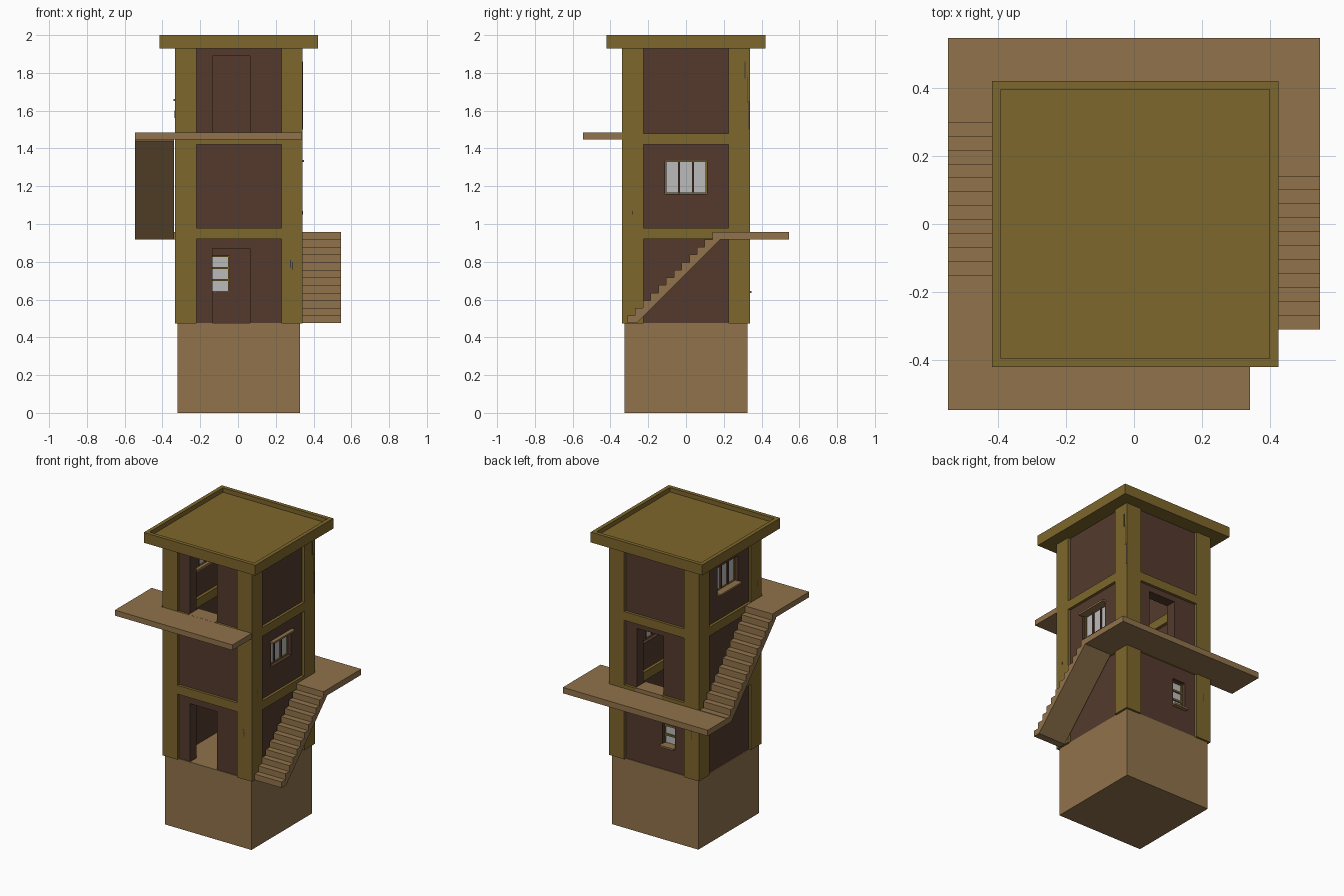
import bpy, bmesh
from math import radians
from mathutils import Matrix, Vector

cube = bpy.data.objects.get("Cube")
if cube:
    bpy.data.objects.remove(cube)


def material(name, rgb):
    m = bpy.data.materials.new(name)
    m.use_nodes = True
    m.diffuse_color = (*rgb, 1)
    m.node_tree.nodes["Principled BSDF"].inputs["Base Color"].default_value = (*rgb, 1)
    return m


TAN = material("tan_wood", (0.28, 0.17, 0.07))
OLIVE = material("olive_timber", (0.21, 0.135, 0.025))
DARK = material("dark_brown_wall", (0.09, 0.042, 0.027))
GLASS = material("pale_glass", (0.5, 0.5, 0.5))
CRACK = material("crack_grey", (0.05, 0.04, 0.04))

SHIFT = 0.004          # tower core sits slightly off centre
HALF, POST, WALL_OUT, WALL_IN = 0.338, 0.225, 0.32, 0.25
STOREYS = [(0.475, 0.92), (0.98, 1.42), (1.48, 1.93)]
FRONT, LEFT, BACK, RIGHT = range(4)


def side(k):
    """Turn a part modelled on the front to side k of the tower."""
    return Matrix.Translation((SHIFT, 0, 0)) @ Matrix.Rotation(radians(90 * k), 4, "Z")


def finish(name, bm, mats, matrix=Matrix()):
    bmesh.ops.recalc_face_normals(bm, faces=bm.faces)
    me = bpy.data.meshes.new(name)
    bm.to_mesh(me)
    bm.free()
    for m in mats:
        me.materials.append(m)
    ob = bpy.data.objects.new(name, me)
    ob.matrix_world = matrix
    bpy.context.scene.collection.objects.link(ob)
    return ob


def box(name, x, y, z, mat, matrix=Matrix()):
    bm = bmesh.new()
    bmesh.ops.create_cube(bm, size=1)
    for v in bm.verts:
        v.co = [(a + b) / 2 + c * (b - a) for c, (a, b) in zip(v.co, (x, y, z))]
    return finish(name, bm, [mat], matrix)


def prism(name, points, axis, a, b, mat):
    """Extrude a closed outline along x or z from a to b."""
    bm = bmesh.new()
    put = (lambda p: (a, *p)) if axis == "x" else (lambda p: (*p, a))
    face = bm.faces.new([bm.verts.new(put(p)) for p in points])
    geom = bmesh.ops.extrude_face_region(bm, geom=[face])["geom"]
    move = Vector((b - a, 0, 0)) if axis == "x" else Vector((0, 0, b - a))
    bmesh.ops.translate(bm, vec=move, verts=[g for g in geom if isinstance(g, bmesh.types.BMVert)])
    return finish(name, bm, [mat])


def wall(name, k, storey, hole=None):
    """Wall panel, optionally with a rectangular opening (x0, x1, z0, z1)."""
    z0, z1 = STOREYS[storey]
    xs, zs = {-0.24, 0.24}, {z0, z1}
    if hole:
        xs |= set(hole[:2])
        zs |= set(hole[2:])
    xs, zs = sorted(xs), sorted(zs)
    bm = bmesh.new()
    grid = [[bm.verts.new((x, -WALL_OUT, z)) for z in zs] for x in xs]
    for i in range(len(xs) - 1):
        for j in range(len(zs) - 1):
            if hole and hole[0] == xs[i] and hole[2] == zs[j]:
                continue
            bm.faces.new((grid[i][j], grid[i + 1][j], grid[i + 1][j + 1], grid[i][j + 1]))
    geom = bmesh.ops.extrude_face_region(bm, geom=bm.faces[:])["geom"]
    bmesh.ops.translate(bm, vec=(0, WALL_OUT - WALL_IN, 0),
                        verts=[g for g in geom if isinstance(g, bmesh.types.BMVert)])
    finish(name, bm, [DARK], side(k))


def window(name, k, hole, bars_upright, ledge_z):
    """Glazing with an olive frame, two bars and a projecting ledge."""
    x0, x1, z0, z1 = hole
    m, t, y = side(k), 0.006, (-0.297, -0.273)
    box(name + "_glass", (x0, x1), (-0.288, -0.282), (z0, z1), GLASS, m)
    for n, x in enumerate((x0, x1 - t)):
        box(f"{name}_jamb_{n}", (x, x + t), y, (z0, z1), OLIVE, m)
    for n, z in enumerate((z0, z1 - t)):
        box(f"{name}_rail_{n}", (x0, x1), y, (z, z + t), OLIVE, m)
    for n in (1, 2):
        if bars_upright:
            c = x0 + (x1 - x0) * n / 3
            box(f"{name}_bar_{n}", (c - t, c + t), y, (z0, z1), DARK, m)
        else:
            c = z0 + (z1 - z0) * n / 3
            box(f"{name}_bar_{n}", (x0, x1), y, (c - t, c + t), OLIVE, m)
    box(name + "_ledge", (x0 - t, x1 + t), (-0.346, -WALL_IN), (ledge_z - t, ledge_z + t), TAN, m)


def stairs(name, x, start, direction, z0, z1, treads, run):
    """Solid flight with a sloped underside, climbing along y."""
    rise, step = (z1 - z0) / (treads + 1), run / treads
    pts = [(0, z0)]
    for i in range(treads):
        pts += [(i * step, z0 + (i + 1) * rise), ((i + 1) * step, z0 + (i + 1) * rise)]
    pts += [(run, z1), (run + step, z1), (run + step, z1 - rise), (step * 1.2, z0)]
    prism(name, [(start + direction * y, z) for y, z in pts], "x", *x, TAN)


# Base block and corner posts
box("base_block", (-0.325 + SHIFT, 0.325 + SHIFT), (-0.325, 0.325), (0, 0.475), TAN)
for k in range(4):
    box(f"corner_post_{k}", (POST, HALF), (-HALF, -POST), (0.473, 1.935), OLIVE, side(k))
    for n, z in enumerate(((0.92, 0.98), (1.42, 1.48))):
        box(f"beam_{n}_{k}", (-POST, POST), (-HALF, -0.23), z, OLIVE, side(k))

# Wall panels with doors and windows
door = (-0.14, 0.06)
openings = {
    (FRONT, 0): (*door, 0.475, 0.87),
    (FRONT, 2): (*door, 1.48, 1.89),
    (BACK, 1): (*door, 0.98, 1.38),
    (BACK, 0): (0.05, 0.145, 0.64, 0.83),
    (LEFT, 1): (-0.11, 0.11, 1.16, 1.335),
    (RIGHT, 2): (-0.11, 0.11, 1.66, 1.835),
}
for k in range(4):
    for s in range(3):
        wall(f"wall_{s}_{k}", k, s, openings.get((k, s)))
window("small_window", BACK, openings[BACK, 0], False, 0.64)
window("left_window", LEFT, openings[LEFT, 1], True, 1.333)
window("right_window", RIGHT, openings[RIGHT, 2], True, 1.656)
for name, k, z in (("front_threshold", FRONT, 1.48), ("back_threshold", BACK, 0.98)):
    box(name, door, (-HALF - 0.001, -0.229), (z - 0.02, z + 0.004), TAN, side(k))

# Roof slab with a sunken tan deck inside an olive rim
bm = bmesh.new()
bmesh.ops.create_cube(bm, size=0.84, matrix=Matrix.Translation((SHIFT, 0, 1.965)) @ Matrix.Diagonal((1, 1, 0.07 / 0.84, 1)))
bm.normal_update()
deck = max(bm.faces, key=lambda f: f.calc_center_median().z)
bmesh.ops.inset_region(bm, faces=[deck], thickness=0.037)
deck.material_index = 1
pit = bmesh.ops.extrude_face_region(bm, geom=[deck])["geom"]
bmesh.ops.translate(bm, vec=(0, 0, -0.03), verts=[g for g in pit if isinstance(g, bmesh.types.BMVert)])
for f in bm.faces:
    f.material_index = int(abs(f.normal.z) > 0.9 and 1.95 > f.calc_center_median().z > 1.935)
bmesh.ops.delete(bm, geom=[f for f in bm.faces if f == deck], context="FACES") if deck.is_valid else None
finish("roof", bm, [OLIVE, TAN])

# L-shaped landings and the two flights
E, T = 0.546, 0.34
prism("back_landing", [(-E, T), (T, T), (T, 0.14), (E, 0.14), (E, E), (-E, E)], "z", 0.918, 0.958, TAN)
prism("front_landing", [(T, -T), (-T, -T), (-T, -0.15), (-E, -0.15), (-E, -E), (T, -E)], "z", 1.447, 1.484, TAN)
stairs("lower_stairs", (T, E), -0.31, 1, 0.475, 0.958, 11, 0.45)
stairs("upper_stairs", (-E, -T), 0.34, -1, 0.918, 1.484, 12, 0.49)

# Thin cracks on the posts
cracks = [(FRONT, 0.272, 0.77, 0.81), (FRONT, 0.282, 0.76, 0.8), (LEFT, -0.285, 1.05, 1.07),
          (LEFT, 0.31, 1.77, 1.86), (LEFT, 0.322, 1.64, 1.78), (LEFT, 0.331, 1.5, 1.65),
          (BACK, 0.28, 0.74, 0.8), (RIGHT, 0.29, 1.56, 1.6)]
for n, (k, x, z0, z1) in enumerate(cracks):
    box(f"crack_{n}", (x, x + 0.004), (-HALF - 0.001, -HALF), (z0, z1), CRACK, side(k))
